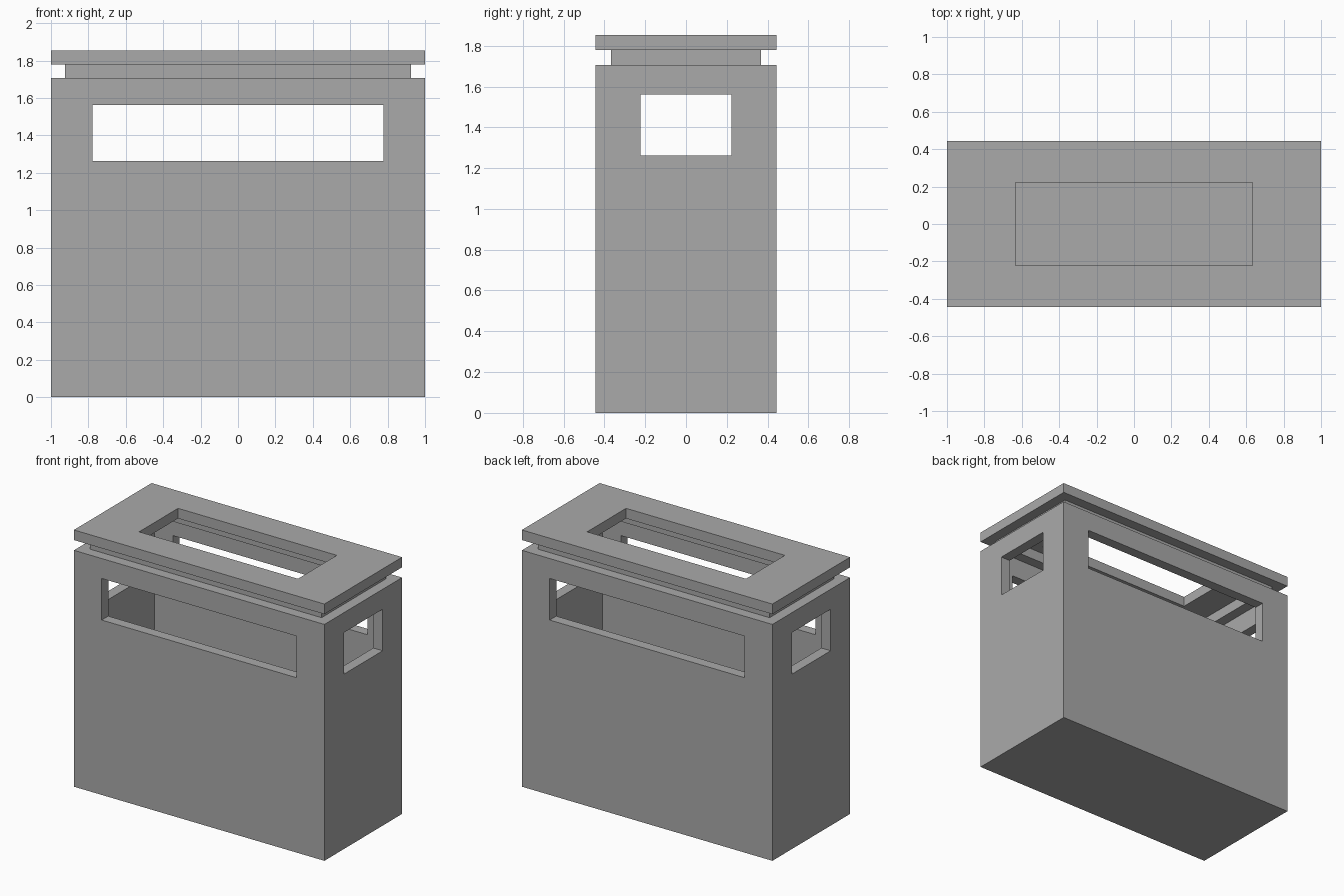
import bpy
import bmesh

cube = bpy.data.objects.get("Cube")
if cube:
    bpy.data.objects.remove(cube, do_unlink=True)

grey = bpy.data.materials.new("plain grey")
grey.use_nodes = True
grey.diffuse_color = (0.4, 0.4, 0.4, 1)
grey.node_tree.nodes["Principled BSDF"].inputs["Base Color"].default_value = (0.4, 0.4, 0.4, 1)


def box(name, half_x, half_y, z0, z1):
    """Flat-faced box centred on the vertical axis."""
    mesh = bpy.data.meshes.new(name)
    bm = bmesh.new()
    bmesh.ops.create_cube(bm, size=2)
    for v in bm.verts:
        v.co = (v.co.x * half_x, v.co.y * half_y, z1 if v.co.z > 0 else z0)
    bm.to_mesh(mesh)
    bm.free()
    mesh.materials.append(grey)
    obj = bpy.data.objects.new(name, mesh)
    bpy.context.collection.objects.link(obj)
    return obj


def cut(target, name, *size):
    """Subtract a box from the target."""
    cutter = box(name, *size)
    cutter.hide_render = True
    mod = target.modifiers.new(name, "BOOLEAN")
    mod.operation = "DIFFERENCE"
    mod.solver = "EXACT"
    mod.object = cutter
    bpy.context.view_layer.objects.active = target
    bpy.ops.object.modifier_apply(modifier=name)
    bpy.data.objects.remove(cutter, do_unlink=True)


WALL = 0.075
HALF_X, HALF_Y = 1.0, 0.443
BODY_TOP, NECK_TOP, LID_TOP = 1.706, 1.78, 1.853

# Hollow body with slots through all four walls
body = box("body", HALF_X, HALF_Y, 0, BODY_TOP)
cut(body, "cavity", HALF_X - WALL, HALF_Y - WALL, 0.01, 2)
cut(body, "long_slots", 0.778, 1, 1.262, 1.562)
cut(body, "end_slots", 2, 0.222, 1.262, 1.562)

# Recessed neck frame between body and lid
neck = box("neck", HALF_X - WALL, HALF_Y - WALL, BODY_TOP, NECK_TOP)
cut(neck, "neck_opening", HALF_X - 2 * WALL, HALF_Y - 2 * WALL, 1, 2)

# Flat lid with a rectangular opening
lid = box("lid", HALF_X, HALF_Y, NECK_TOP, LID_TOP)
cut(lid, "lid_opening", 0.634, 0.222, 1, 2)
